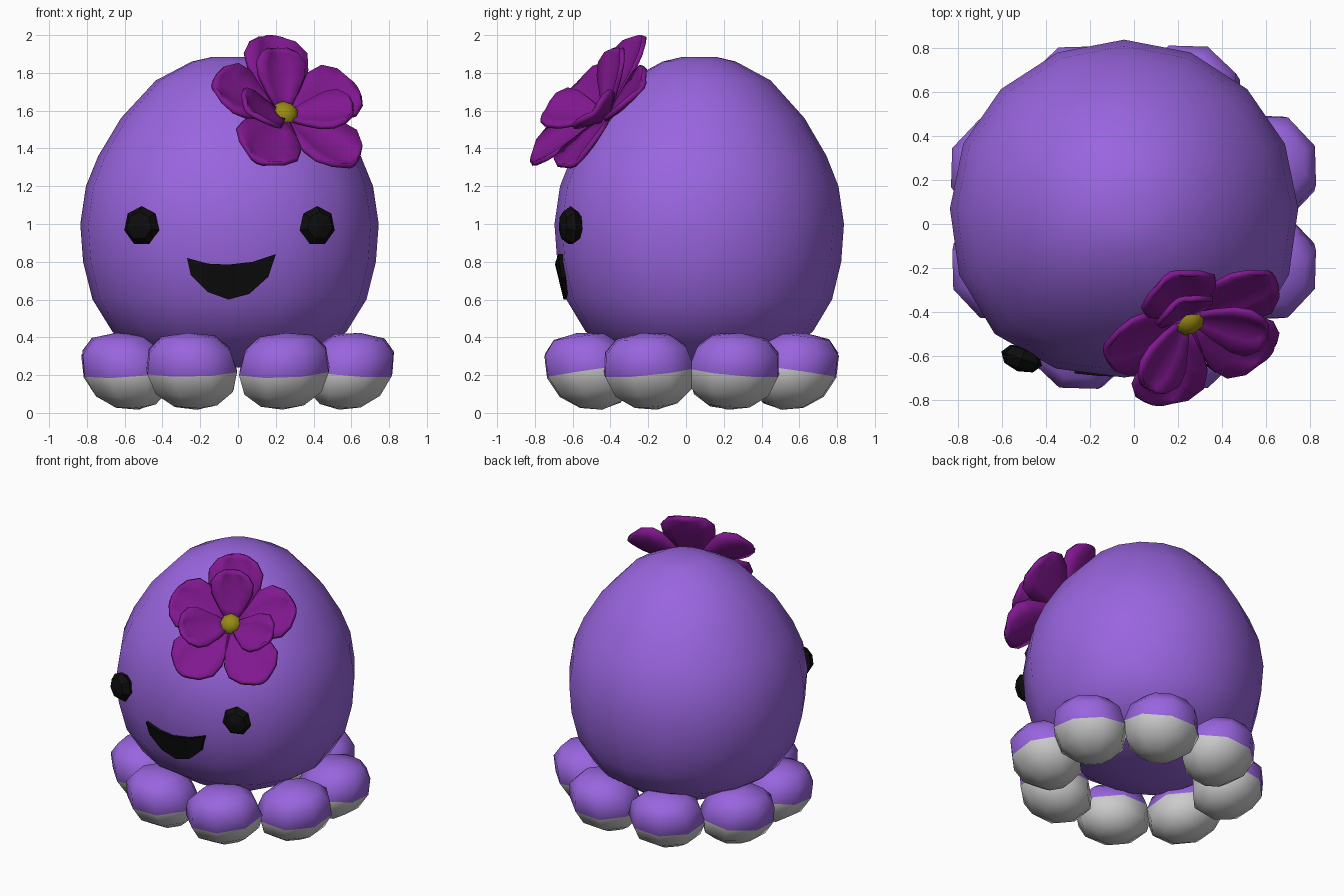
import bpy, bmesh, math, random
from mathutils import Vector, Matrix

if "Cube" in bpy.data.objects:
    bpy.data.objects.remove(bpy.data.objects["Cube"])

random.seed(4)


def mat(name, rgb):
    m = bpy.data.materials.new(name)
    m.diffuse_color = (*rgb, 1)
    m.use_nodes = True
    m.node_tree.nodes["Principled BSDF"].inputs["Base Color"].default_value = m.diffuse_color
    return m


PURPLE = mat("purple", (0.32, 0.13, 0.74))
GREY = mat("grey", (0.7, 0.7, 0.7))
BLACK = mat("black", (0.004, 0.004, 0.004))
MAGENTA = mat("magenta", (0.22, 0.009, 0.28))
YELLOW = mat("yellow", (0.32, 0.25, 0.008))


def finish(name, bm, mats, smooth=True):
    bmesh.ops.recalc_face_normals(bm, faces=bm.faces)
    for f in bm.faces:
        f.smooth = smooth
    me = bpy.data.meshes.new(name)
    bm.to_mesh(me)
    bm.free()
    for m in mats:
        me.materials.append(m)
    ob = bpy.data.objects.new(name, me)
    bpy.context.collection.objects.link(ob)
    return ob


def ellipsoid(name, loc, rot, scale, segs, rings, mats, smooth=True):
    bm = bmesh.new()
    bmesh.ops.create_uvsphere(bm, u_segments=segs, v_segments=rings, radius=1)
    bm.transform(Matrix.LocRotScale(loc, rot, scale))
    return finish(name, bm, mats, smooth)


# Body: egg-shaped lathe, 16 sides, slightly squarer at the front
CX, CY, SY = -0.045, 0.07, 0.97
PROFILE = [(0.2, 0.24), (0.43, 0.30), (0.62, 0.43), (0.725, 0.60), (0.775, 0.80),
           (0.79, 1.0), (0.76, 1.2), (0.695, 1.36), (0.575, 1.56),
           (0.39, 1.76), (0.2, 1.86), (0.09, 1.885)]


def bulge(a):
    return 1 + (0.05 * math.sin(2 * a) ** 2 if math.sin(a) < 0 else 0)


bm = bmesh.new()
rows = []
for r, z in PROFILE:
    rows.append([bm.verts.new((CX + r * bulge(a) * math.cos(a),
                               CY + SY * r * bulge(a) * math.sin(a), z))
                 for a in (math.tau * i / 16 for i in range(16))])
for a, b in zip(rows, rows[1:]):
    for i in range(16):
        j = (i + 1) % 16
        bm.faces.new((a[i], a[j], b[j], b[i]))
bm.faces.new(rows[0])
bm.faces.new(rows[-1])
finish("body", bm, [PURPLE])


def front_y(x, z):
    """y of the body's front surface at x, z"""
    for (r0, z0), (r1, z1) in zip(PROFILE, PROFILE[1:]):
        if z0 <= z <= z1:
            r = r0 + (r1 - r0) * (z - z0) / (z1 - z0)
            r *= bulge(-math.acos((x - CX) / r))
            return CY - SY * math.sqrt(r * r - (x - CX) ** 2)


# Feet: ring of eight lobes, boxy on top, tapering and grey underneath, leaning outward
for k in range(8):
    a = math.radians(22.5 + 45 * k)
    bm = bmesh.new()
    bmesh.ops.create_uvsphere(bm, u_segments=8, v_segments=6, radius=1)
    for f in bm.faces:
        f.material_index = 1 if f.calc_center_median().z < 0 else 0
    for v in bm.verts:
        upper = v.co.z > -0.01
        rho = math.hypot(v.co.x, v.co.y)
        if rho > 0.01:
            g = rho ** (0.75 if upper else 1.05) / rho
            v.co.x *= g
            v.co.y *= g
        v.co.z = math.copysign(abs(v.co.z) ** (0.85 if upper else 0.95), v.co.z)
        v.co.x += 0.17 * v.co.z
    tilt = Matrix.Rotation(random.uniform(-0.1, 0.1), 4, 'X') @ Matrix.Rotation(0.12, 4, 'Y')
    bm.transform(Matrix.Translation((0.64 * math.cos(a), 0.03 + 0.585 * math.sin(a), 0.22))
                 @ Matrix.Rotation(a, 4, 'Z') @ tilt
                 @ Matrix.Diagonal((0.24, 0.26, 0.21, 1)))
    finish(f"foot_{k + 1}", bm, [PURPLE, GREY])

# Eyes: flattened seven-sided beads
for side, x in (("left", -0.51), ("right", 0.42)):
    p = Vector((x, front_y(x, 0.99) - 0.02, 0.99))
    n = Vector(((x - CX) * 0.5, p.y - CY, 0))
    ellipsoid(f"eye_{side}", p, n.to_track_quat('Z', 'Y'), Vector((0.1, 0.105, 0.06)),
              7, 4, [BLACK], False)

# Mouth: open smile hugging the body
UPPER = [(-0.27, 0.82), (-0.16, 0.79), (-0.05, 0.785), (0.08, 0.80), (0.20, 0.84)]
LOWER = [(-0.25, 0.73), (-0.16, 0.64), (-0.05, 0.60), (0.06, 0.63), (0.16, 0.72)]
bm = bmesh.new()


def strip(pts, off):
    return [bm.verts.new((x, front_y(x, z) + off, z)) for x, z in pts]


fu, fl, bu, bl = strip(UPPER, -0.015), strip(LOWER, -0.015), strip(UPPER, 0.06), strip(LOWER, 0.06)
for i in range(4):
    for p, q in ((fu, fl), (bu, bl), (fu, bu), (fl, bl)):
        bm.faces.new((p[i], p[i + 1], q[i + 1], q[i]))
for i in (0, 4):
    bm.faces.new((fu[i], fl[i], bl[i], bu[i]))
finish("mouth", bm, [BLACK], False)

# Flower frame: origin on the head, local z pointing out of the bloom
N = Vector((0.32, -0.68, 0.66)).normalized()
U = (Vector((0, 0, 1)) - N * N.z).normalized()
R = U.cross(N)
FLOWER = Matrix.Translation((0.24, -0.42, 1.565)) @ Matrix((R, U, N)).transposed().to_4x4()
SHAPE = [(0.04, 0.16), (0.3, 0.6), (0.55, 0.95), (0.75, 1.0), (0.92, 0.72), (1.0, 0.36)]


def petal(name, angle, length, half, lift, cup):
    bm = bmesh.new()
    grid = []
    for t, w in SHAPE:
        row = []
        for s in (-1, -0.5, 0, 0.5, 1):
            x = length * (t - 0.05 * s * s * t)
            h = 0.01 + lift * t ** 1.2 + cup * s * s * w
            row.append(bm.verts.new((x, half * w * s, h)))
        grid.append(row)
    for a, b in zip(grid, grid[1:]):
        for i in range(4):
            bm.faces.new((a[i], a[i + 1], b[i + 1], b[i]))
    bm.transform(FLOWER @ Matrix.Rotation(math.radians(angle), 4, 'Z'))
    ob = finish(name, bm, [MAGENTA])
    mod = ob.modifiers.new("thickness", 'SOLIDIFY')
    mod.thickness = 0.025
    mod.offset = 0


# Petals: five wide outer ones, three raised inner ones
OUTER = [(0.46, 0.12), (0.43, 0.09), (0.48, 0.06), (0.48, 0.06), (0.45, 0.09)]
for k, (length, lift) in enumerate(OUTER):
    petal(f"outer_petal_{k + 1}", 88 + 72 * k, length, 0.18, lift, 0.045)
for k, ang in enumerate((90, 200, 338)):
    petal(f"inner_petal_{k + 1}", ang, 0.33, 0.14, 0.17, 0.045)

# Flower centre
ellipsoid("flower_centre", FLOWER @ Vector((0, 0, 0.025)), N.to_track_quat('Z', 'Y'),
          Vector((0.075, 0.075, 0.06)), 8, 6, [YELLOW])
